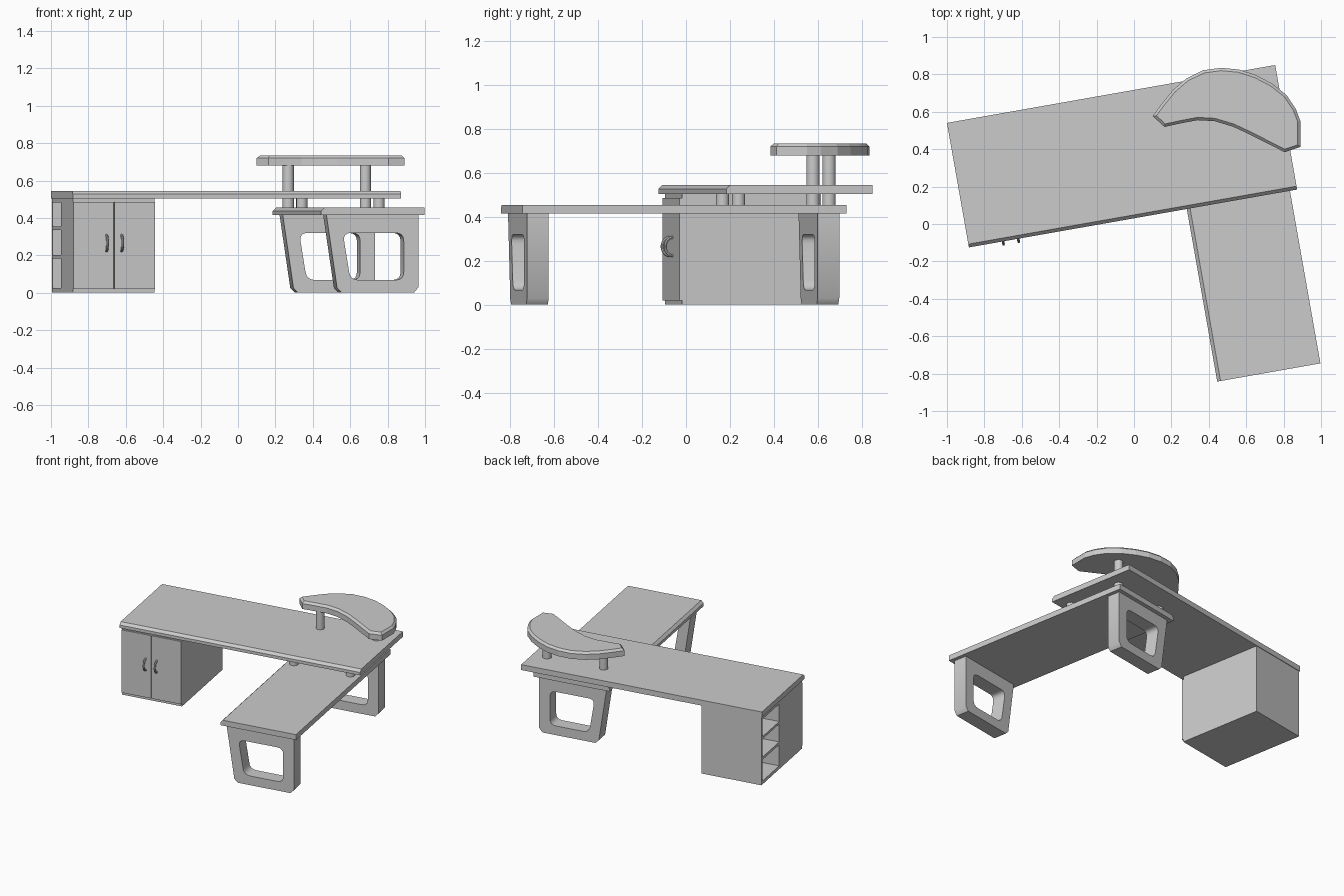
import bpy, bmesh, math
from mathutils import Matrix, Vector

if "Cube" in bpy.data.objects:
    bpy.data.objects.remove(bpy.data.objects["Cube"])

TURN = math.radians(10)  # whole desk is turned about z


def finish(name, bm, turn=TURN):
    bmesh.ops.recalc_face_normals(bm, faces=bm.faces)
    me = bpy.data.meshes.new(name)
    bm.to_mesh(me)
    bm.free()
    ob = bpy.data.objects.new(name, me)
    ob.rotation_euler.z = turn
    bpy.context.collection.objects.link(ob)
    return ob


def prism(name, outline, z0, z1, bevel=0, edge_test=None, turn=TURN):
    """Vertical prism; edges passing edge_test(midpoint) are chamfered."""
    bm = bmesh.new()
    face = bm.faces.new([bm.verts.new((x, y, z0)) for x, y in outline])
    ext = bmesh.ops.extrude_face_region(bm, geom=[face])
    for v in ext["geom"]:
        if isinstance(v, bmesh.types.BMVert):
            v.co.z = z1
    bmesh.ops.recalc_face_normals(bm, faces=bm.faces)
    if bevel:
        edges = [e for e in bm.edges
                 if edge_test((e.verts[0].co + e.verts[1].co) / 2)]
        bmesh.ops.bevel(bm, geom=edges, offset=bevel, segments=1, affect='EDGES')
    return finish(name, bm, turn)


def box(name, x0, x1, y0, y1, z0, z1, **kw):
    return prism(name, [(x0, y0), (x1, y0), (x1, y1), (x0, y1)], z0, z1, **kw)


def post(name, x, y, z0, z1, r=0.03):
    bm = bmesh.new()
    bmesh.ops.create_cone(bm, cap_ends=True, segments=24, radius1=r, radius2=r, depth=z1 - z0,
                          matrix=Matrix.Translation((x, y, (z0 + z1) / 2)))
    ob = finish(name, bm)
    smooth(ob)


def smooth(ob):
    bpy.ops.object.select_all(action='DESELECT')
    ob.select_set(True)
    bpy.context.view_layer.objects.active = ob
    bpy.ops.object.shade_smooth_by_angle(angle=math.radians(40))


def rounded(points, r, n=4):
    """Round the corners of a polygon with quadratic arcs."""
    out = []
    for i, p in enumerate(points):
        p, a, b = Vector(p), Vector(points[i - 1]), Vector(points[(i + 1) % len(points)])
        s, e = p + (a - p).normalized() * r, p + (b - p).normalized() * r
        for k in range(n + 1):
            t = k / n
            out.append(s * (1 - t) ** 2 + p * 2 * t * (1 - t) + e * t * t)
    return out


def curve_mesh(name, loops, dims, cyclic, **settings):
    """Mesh made from a filled or bevelled poly curve."""
    cu = bpy.data.curves.new(name + "_curve", 'CURVE')
    cu.dimensions = dims
    for key, val in settings.items():
        setattr(cu, key, val)
    for loop in loops:
        sp = cu.splines.new('POLY')
        sp.points.add(len(loop) - 1)
        for q, p in zip(sp.points, loop):
            q.co = (*p, 1) if len(p) == 3 else (*p, 0, 1)
        sp.use_cyclic_u = cyclic
    tmp = bpy.data.objects.new(name + "_tmp", cu)
    bpy.context.collection.objects.link(tmp)
    bpy.context.view_layer.update()
    me = bpy.data.meshes.new_from_object(tmp.evaluated_get(bpy.context.evaluated_depsgraph_get()))
    bpy.data.objects.remove(tmp)
    bm = bmesh.new()
    bm.from_mesh(me)
    bmesh.ops.remove_doubles(bm, verts=bm.verts, dist=1e-5)
    bpy.data.meshes.remove(me)
    return bm


# Main desktop (front edge chamfered) and lower return top (left edge chamfered)
box("main_desktop", -0.891, 0.891, 0.03, 0.706, 0.505, 0.545, bevel=0.018,
    edge_test=lambda m: m.y < 0.031 and m.z > 0.544)
box("return_top", 0.292, 0.852, -0.907, 0.591, 0.415, 0.455, bevel=0.018,
    edge_test=lambda m: m.x < 0.293 and m.z > 0.454)

# Two frame legs with a rounded opening
outer = [(0.325, 0.415), (0.825, 0.415), (0.825, 0.03), (0.8, 0), (0.408, 0), (0.383, 0.025)]
hole = rounded([(0.414, 0.32), (0.745, 0.32), (0.745, 0.068), (0.455, 0.068)], 0.045)
for name, y in (("front_frame_leg", -0.83), ("back_frame_leg", 0.513)):
    bm = curve_mesh(name, [outer, hole], '2D', True, fill_mode='BOTH', extrude=0.05)
    bm.transform(Matrix.Translation((0, y, 0)) @ Matrix.Rotation(math.pi / 2, 4, 'X'))
    smooth(finish(name, bm))

# Posts: front pair under the desktop, back pair up to the raised shelf
for side, x in (("left", 0.365), ("right", 0.784)):
    post("spacer_front_" + side, x, 0.105, 0.455, 0.505)
    post("spacer_back_" + side, x, 0.523, 0.455, 0.505)
    post("shelf_post_" + side, x, 0.523, 0.545, 0.68)

# Raised curved shelf
shelf = [(0.10, 0.577), (0.163, 0.519), (0.25, 0.538), (0.34, 0.555), (0.43, 0.55), (0.53, 0.52),
         (0.62, 0.478), (0.71, 0.432), (0.805, 0.384), (0.89, 0.412), (0.89, 0.55), (0.865, 0.615),
         (0.815, 0.69), (0.74, 0.75), (0.65, 0.797), (0.56, 0.826), (0.465, 0.835), (0.37, 0.822),
         (0.28, 0.778), (0.21, 0.718), (0.15, 0.645)]
prism("raised_shelf", shelf, 0.68, 0.735, bevel=0.015,
      edge_test=lambda m: m.z > 0.734, turn=0)

# Cabinet: closed front half, open shelves at the back facing left
L, R = -0.886, -0.443
box("cabinet_body", L, R, 0.06, 0.42, 0, 0.505)
box("cabinet_back_panel", L, R, 0.688, 0.702, 0, 0.505)
box("cabinet_side_panel", R - 0.015, R, 0.42, 0.688, 0, 0.505)
for i, (z0, z1) in enumerate(((0, 0.025), (0.182, 0.202), (0.335, 0.353), (0.482, 0.505))):
    box(f"cabinet_shelf_{i + 1}", L, R - 0.015, 0.42, 0.688, z0, z1)

# Doors and bow handles mirrored about the middle
mid = (L + R) / 2
for side, s in (("left", -1), ("right", 1)):
    a, b = sorted((mid + s * 0.003, mid + s * 0.221))
    box("door_" + side, a, b, 0.048, 0.06, 0.02, 0.485)
    arc = [(mid + s * 0.041, 0.05 - 0.036 * math.sin(t), 0.265 - 0.042 * math.cos(t))
           for t in (math.pi * k / 12 for k in range(13))]
    bm = curve_mesh("handle_" + side, [arc], '3D', False, bevel_depth=0.007, bevel_resolution=2,
                    use_fill_caps=True)
    smooth(finish("handle_" + side, bm))
